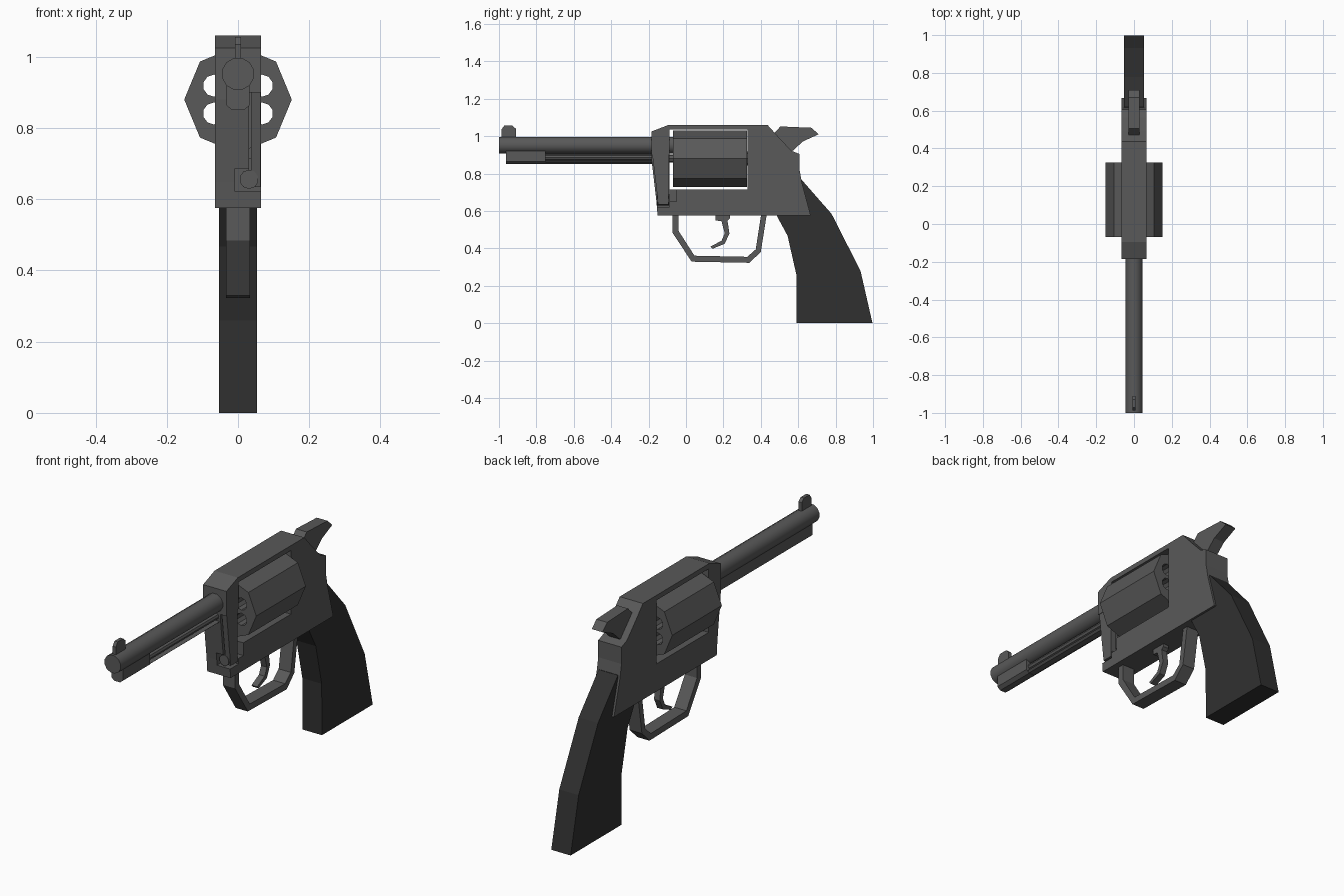
import bpy, bmesh, math
from mathutils import Matrix, Vector

if "Cube" in bpy.data.objects:
    bpy.data.objects.remove(bpy.data.objects["Cube"])


def material(name, v):
    m = bpy.data.materials.new(name)
    m.diffuse_color = (v, v, v, 1)
    m.use_nodes = True
    m.node_tree.nodes["Principled BSDF"].inputs["Base Color"].default_value = m.diffuse_color
    return m


STEEL = material("dark_steel", 0.1)
GRIP = material("black_grip", 0.03)


def finish(name, bm, mat):
    bmesh.ops.recalc_face_normals(bm, faces=bm.faces)
    me = bpy.data.meshes.new(name)
    bm.to_mesh(me)
    bm.free()
    ob = bpy.data.objects.new(name, me)
    me.materials.append(mat)
    bpy.context.collection.objects.link(ob)
    return ob


def plate(name, pts, x0, x1, mat=STEEL):
    """Side profile of (y, z) points extruded from x0 to x1."""
    bm = bmesh.new()
    face = bm.faces.new([bm.verts.new((x0, y, z)) for y, z in pts])
    new = bmesh.ops.extrude_face_region(bm, geom=[face])["geom"]
    verts = [v for v in new if isinstance(v, bmesh.types.BMVert)]
    bmesh.ops.translate(bm, verts=verts, vec=(x1 - x0, 0, 0))
    return finish(name, bm, mat)


def box(name, x0, x1, y0, y1, z0, z1):
    return plate(name, [(y0, z0), (y1, z0), (y1, z1), (y0, z1)], x0, x1)


def rod(name, x, z, r, y0, y1, sides, turn=0.0, smooth=False):
    """Cylinder along y."""
    bm = bmesh.new()
    mat = (Matrix.Translation((x, (y0 + y1) / 2, z))
           @ Matrix.Rotation(turn, 4, "Y") @ Matrix.Rotation(math.pi / 2, 4, "X"))
    bmesh.ops.create_cone(bm, cap_ends=True, segments=sides, radius1=r, radius2=r,
                          depth=y1 - y0, matrix=mat)
    ob = finish(name, bm, STEEL)
    if smooth:
        bpy.context.view_layer.objects.active = ob
        ob.select_set(True)
        bpy.ops.object.shade_smooth_by_angle(angle=math.radians(40))
        ob.select_set(False)
    return ob


def cut(target, cutters):
    bpy.context.view_layer.objects.active = target
    for c in cutters:
        m = target.modifiers.new("cut", "BOOLEAN")
        m.operation, m.object, m.solver = "DIFFERENCE", c, "EXACT"
        bpy.ops.object.modifier_apply(modifier=m.name)
        bpy.data.objects.remove(c)


# Frame with cylinder window and crane recess
W = 0.065
frame = plate("frame", [(-0.185, 1.025), (-0.094, 1.06), (0.436, 1.06), (0.49, 1.0),
                        (0.564, 0.922), (0.607, 0.905), (0.607, 0.82), (0.62, 0.75),
                        (0.667, 0.575), (-0.152, 0.575), (-0.158, 0.65), (-0.185, 0.88)],
              -W, W)
cut(frame, [box("window_cutter", -0.2, 0.2, -0.088, 0.329, 0.714, 1.035),
            box("crane_cutter", 0.031, 0.2, -0.3, -0.05, 0.65, 0.9),
            box("pivot_cutter", -0.008, 0.2, -0.3, -0.088, 0.622, 0.687)])

# Crane arm and its pivot
plate("crane", [(-0.18, 0.9), (-0.094, 0.9), (-0.094, 0.635), (-0.148, 0.635)], 0.036, W - 0.002)
rod("crane_pivot", 0.031, 0.656, 0.027, -0.155, -0.09, 10)

# Octagonal cylinder with six chambers
CZ = 0.88
drum = rod("cylinder", 0, CZ, 0.151, -0.07, 0.325, 8)
chambers = []
for i in range(6):
    a = math.radians(30 + 60 * i)
    chambers.append(rod("chamber_cutter", 0.078 * math.cos(a), CZ + 0.078 * math.sin(a),
                        0.031, -0.2, 0.5, 10))
cut(drum, chambers)
rod("cylinder_axle", 0, CZ, 0.022, -0.1, -0.06, 8)
rod("cylinder_ratchet", 0, CZ, 0.038, 0.32, 0.335, 8)

# Barrel
rod("barrel", 0, 0.952, 0.046, -1.0, -0.07, 12, math.radians(15), smooth=True)


# Ejector housing: full section at the front, slotted on the right behind
def housing(name, section, y0, y1):
    bm = bmesh.new()
    face = bm.faces.new([bm.verts.new((x, y0, z)) for x, z in section])
    new = bmesh.ops.extrude_face_region(bm, geom=[face])["geom"]
    bmesh.ops.translate(bm, verts=[v for v in new if isinstance(v, bmesh.types.BMVert)],
                        vec=(0, y1 - y0, 0))
    return finish(name, bm, STEEL)


housing("ejector_tip", [(-0.033, 0.94), (-0.033, 0.864), (-0.016, 0.85),
                        (0.016, 0.85), (0.033, 0.864), (0.033, 0.94)], -0.963, -0.75)
housing("ejector_shroud", [(-0.033, 0.94), (-0.033, 0.864), (-0.016, 0.852),
                           (0.016, 0.852), (0.026, 0.861), (0.0, 0.864), (0.0, 0.94)],
        -0.75, -0.17)
rod("ejector_rod", 0.008, 0.886, 0.015, -0.76, -0.17, 8)

# Front sight
plate("front_sight", [(-0.987, 0.98), (-0.987, 1.035), (-0.972, 1.056), (-0.928, 1.056),
                      (-0.91, 1.04), (-0.91, 0.98)], -0.009, 0.009)

# Hammer
plate("hammer", [(0.44, 1.02), (0.475, 1.02), (0.505, 1.052), (0.671, 1.045), (0.709, 1.01),
                 (0.625, 0.972), (0.566, 0.918), (0.5, 0.92)], -0.03, 0.03)

# Trigger guard as one bent strap
outer = [(-0.072, 0.59), (-0.072, 0.484), (0.03, 0.329), (0.34, 0.323), (0.4, 0.382), (0.433, 0.59)]
inner = [(0.403, 0.59), (0.373, 0.395), (0.328, 0.355), (0.045, 0.361), (-0.04, 0.494), (-0.04, 0.59)]
plate("trigger_guard", outer + inner, -0.034, 0.034)

# Trigger
plate("trigger", [(0.158, 0.59), (0.158, 0.55), (0.19, 0.545), (0.207, 0.48), (0.19, 0.441),
                  (0.131, 0.41), (0.142, 0.398), (0.207, 0.425), (0.232, 0.48),
                  (0.222, 0.548), (0.235, 0.56), (0.235, 0.59)], -0.016, 0.016)

# Grip
plate("grip", [(0.484, 0.577), (0.543, 0.468), (0.59, 0.26), (0.592, 0.0), (0.997, 0.0),
               (0.933, 0.28), (0.778, 0.585), (0.62, 0.765), (0.55, 0.765), (0.484, 0.65)],
      -0.054, 0.054, GRIP)
